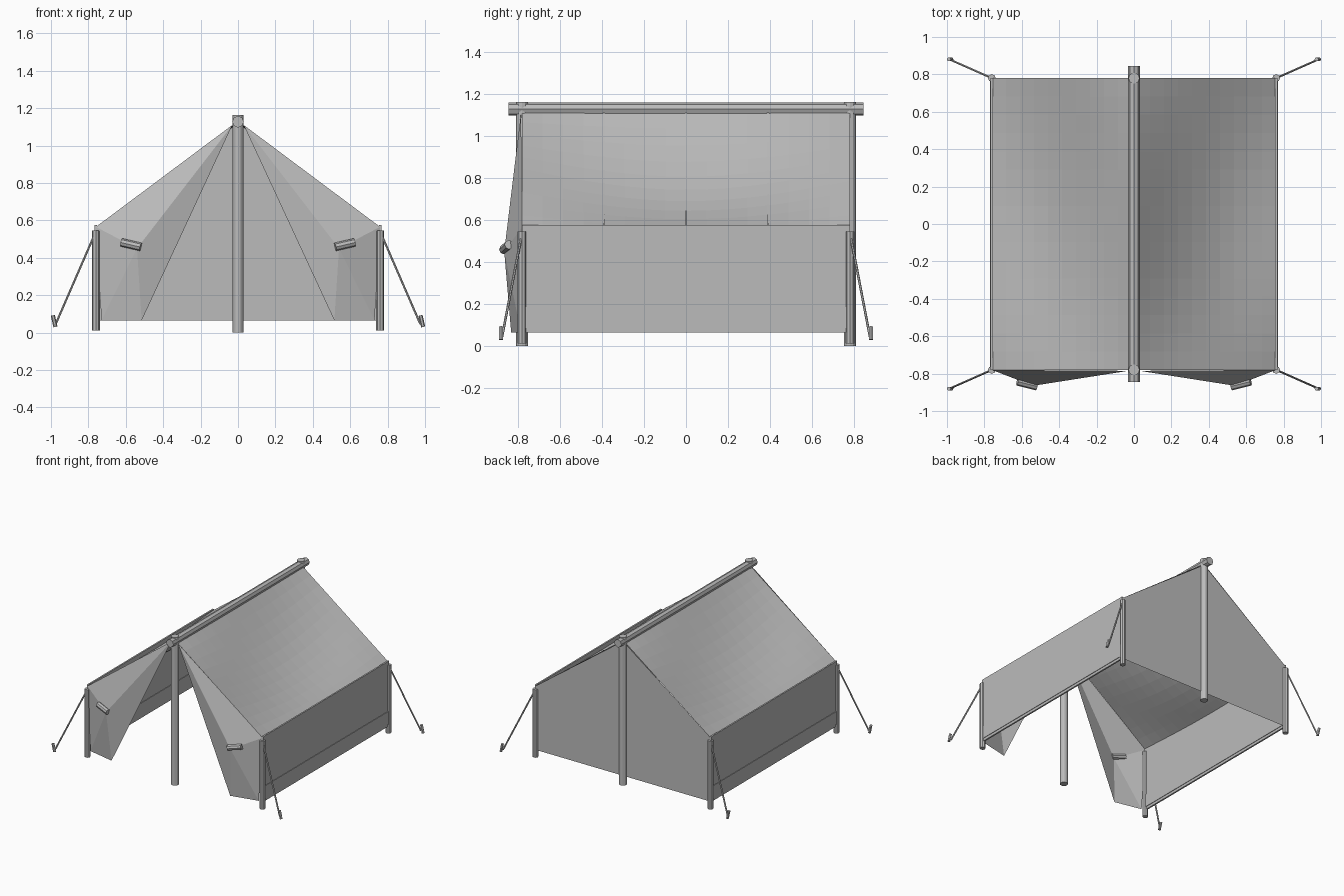
import bpy, bmesh, math
from mathutils import Vector

cube = bpy.data.objects.get("Cube")
if cube:
    bpy.data.objects.remove(cube, do_unlink=True)

grey = bpy.data.materials.new("plain grey")
grey.use_nodes = True
tone = (0.5, 0.5, 0.5, 1)
grey.diffuse_color = tone
grey.node_tree.nodes["Principled BSDF"].inputs["Base Color"].default_value = tone

HALF_X, HALF_Y = 0.76, 0.78      # corner pole positions
RIDGE_Z, EAVE_Z, HEM_Z = 1.12, 0.565, 0.065


def mesh_object(name, bm):
    bmesh.ops.recalc_face_normals(bm, faces=bm.faces)
    mesh = bpy.data.meshes.new(name)
    bm.to_mesh(mesh)
    bm.free()
    mesh.materials.append(grey)
    obj = bpy.data.objects.new(name, mesh)
    bpy.context.collection.objects.link(obj)
    return obj


def panel(name, points, faces):
    bm = bmesh.new()
    verts = [bm.verts.new(p) for p in points]
    for face in faces:
        bm.faces.new([verts[i] for i in face])
    return mesh_object(name, bm)


def rod(name, start, end, radius, sides=8):
    start, end = Vector(start), Vector(end)
    axis = end - start
    bm = bmesh.new()
    bmesh.ops.create_cone(bm, cap_ends=True, segments=sides, radius1=radius,
                          radius2=radius, depth=axis.length)
    obj = mesh_object(name, bm)
    obj.rotation_mode = "QUATERNION"
    obj.rotation_quaternion = axis.to_track_quat("Z", "Y")
    obj.location = (start + end) / 2
    return obj


def box(name, centre, size):
    bm = bmesh.new()
    bmesh.ops.create_cube(bm, size=1)
    for v in bm.verts:
        v.co = Vector(c + a * s for c, a, s in zip(centre, v.co, size))
    return mesh_object(name, bm)


def roof_point(side, t, y, lift=0.0):
    """Point on the sagging roof; t runs from ridge to eave."""
    slack = math.cos(math.pi * y / (2 * HALF_Y))
    z = RIDGE_Z + (EAVE_Z - RIDGE_Z) * t
    z -= slack * (0.085 * math.sin(math.pi * t) + 0.028 * t)
    return Vector((side * (0.01 + (HALF_X - 0.01) * t), y, z + lift))


def roof_strip(name, side, y0, y1, rows, columns, lift=0.0):
    bm = bmesh.new()
    grid = [[bm.verts.new(roof_point(side, i / rows, y0 + (y1 - y0) * j / columns, lift))
             for j in range(columns + 1)] for i in range(rows + 1)]
    for i in range(rows):
        for j in range(columns):
            bm.faces.new((grid[i][j], grid[i + 1][j],
                          grid[i + 1][j + 1], grid[i][j + 1]))
    return mesh_object(name, bm)


# Ridge and upright poles
rod("ridge_pole", (0, -0.845, 1.127), (0, 0.845, 1.127), 0.031)
for end, label in ((-1, "front"), (1, "back")):
    y = end * HALF_Y
    rod(label + "_centre_pole", (0, y, 0), (0, y, 1.162), 0.029, 12)

# Back gable
panel("back_gable",
      [(-HALF_X, HALF_Y, HEM_Z), (HALF_X, HALF_Y, HEM_Z), (HALF_X, HALF_Y, EAVE_Z),
       (0, HALF_Y, RIDGE_Z), (-HALF_X, HALF_Y, EAVE_Z)], [range(5)])

for side, label in ((-1, "right"), (1, "left")):
    # Roof cloth and its raised seams
    roof_strip(label + "_roof", side, -HALF_Y, HALF_Y, 10, 16)
    for k, y in enumerate((-0.39, 0, 0.39)):
        roof_strip(f"{label}_roof_seam_{k + 1}", side, y - 0.005, y + 0.005, 10, 1, 0.004)

    # Side wall with hem band
    x = side * HALF_X
    box(label + "_wall", (x, 0, 0.32), (0.012, 1.56, 0.51))
    box(label + "_wall_hem", (x, 0, 0.135), (0.02, 1.53, 0.1))

    # Open door flap, folded outward, with its toggle
    panel(label + "_door_flap",
          [(side * 0.03, -0.785, 1.11), (side * HALF_X, -HALF_Y, EAVE_Z),
           (side * 0.73, -0.785, HEM_Z), (side * 0.515, -0.832, HEM_Z),
           (side * 0.54, -0.865, 0.45)],
          [(0, 1, 4), (1, 2, 4), (2, 3, 4), (0, 4, 3)])
    rod(label + "_toggle", (side * 0.52, -0.868, 0.458), (side * 0.623, -0.842, 0.482), 0.022)

    # Corner poles, guy ropes and ground stakes
    for end, place in ((-1, "front"), (1, "back")):
        part = f"{place}_{label}_"
        y = end * HALF_Y
        rod(part + "corner_pole", (x, y, 0.012), (x, y, 0.545), 0.021)
        rod(part + "guy_rope", (x, y, 0.54), (side * 0.975, end * 0.875, 0.045), 0.006, 6)
        rod(part + "stake", (side * 0.983 - 0.007, end * 0.88, 0.092),
            (side * 0.983 + 0.007, end * 0.88, 0.03), 0.011, 6)
